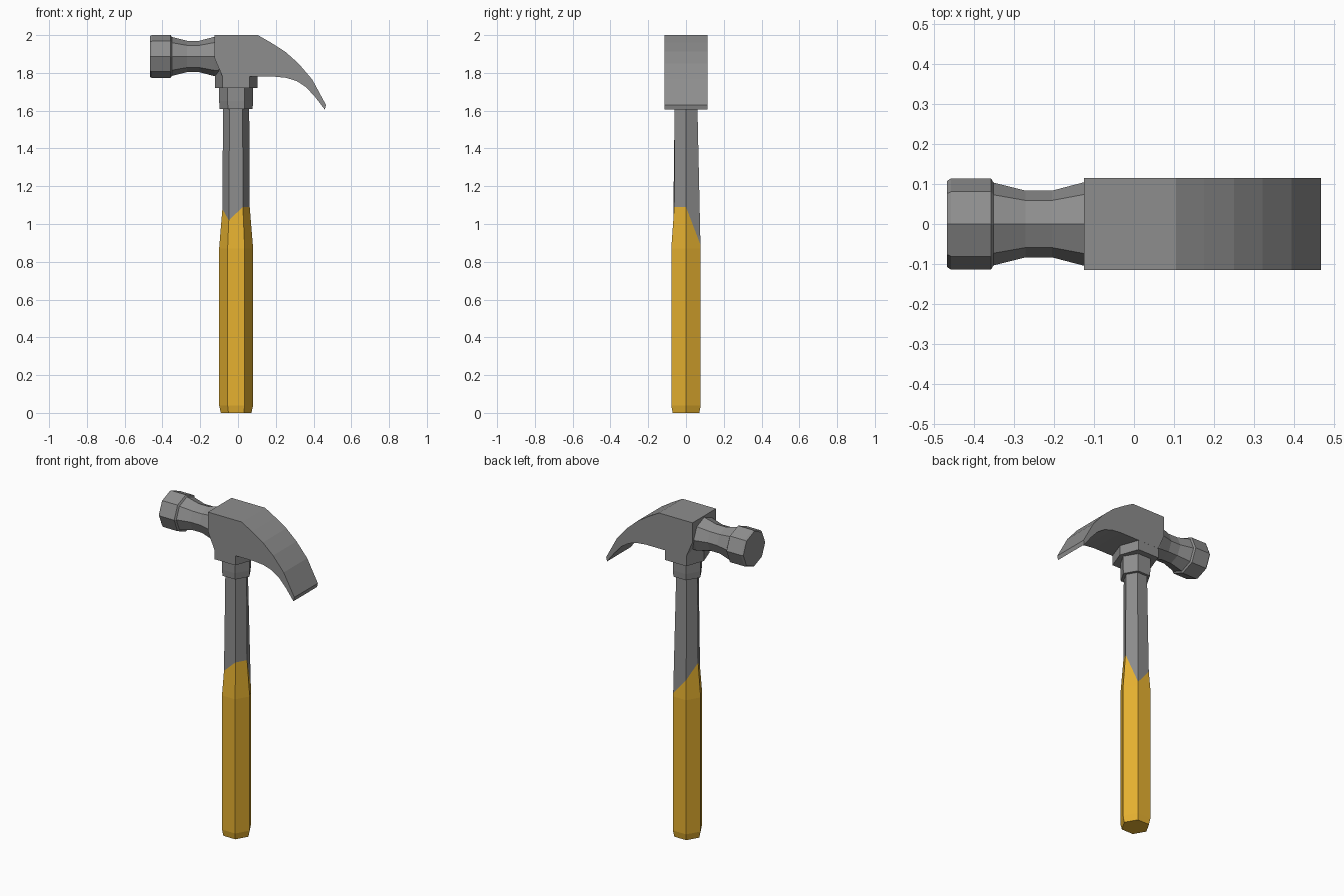
import bpy, bmesh, math

if "Cube" in bpy.data.objects:
    bpy.data.objects.remove(bpy.data.objects["Cube"])


def material(name, rgb):
    m = bpy.data.materials.new(name)
    m.diffuse_color = (*rgb, 1)
    m.use_nodes = True
    m.node_tree.nodes["Principled BSDF"].inputs["Base Color"].default_value = m.diffuse_color
    return m


steel = material("grey steel", (0.27, 0.27, 0.27))
rubber = material("yellow grip", (0.79, 0.44, 0.03))


def loft(name, rings, mats, paint=None):
    """Skin a stack of equal-length point rings and cap both ends."""
    bm = bmesh.new()
    rows = [[bm.verts.new(p) for p in r] for r in rings]
    n = len(rows[0])
    for k in range(len(rows) - 1):
        for i in range(n):
            j = (i + 1) % n
            f = bm.faces.new((rows[k][i], rows[k][j], rows[k + 1][j], rows[k + 1][i]))
            f.material_index = paint(k) if paint else 0
    bm.faces.new(rows[0][::-1])
    bm.faces.new(rows[-1]).material_index = paint(len(rows)) if paint else 0
    bmesh.ops.recalc_face_normals(bm, faces=bm.faces[:])
    me = bpy.data.meshes.new(name)
    bm.to_mesh(me)
    bm.free()
    for m in mats:
        me.materials.append(m)
    ob = bpy.data.objects.new(name, me)
    bpy.context.collection.objects.link(ob)
    return ob


CX = -0.01  # handle axis


def hexagon(r, z):
    zs = z if isinstance(z, list) else [z] * 6
    rs = r if isinstance(r, list) else [r] * 6
    return [(CX + rs[i] * math.cos(i * math.pi / 3),
             rs[i] * math.sin(i * math.pi / 3), zs[i]) for i in range(6)]


# Handle: yellow grip below a slanting edge, steel above
edge_z = [1.09, 0.89, 0.99, 1.08, 1.02, 1.09]
edge_r = [0.09 - (z - 0.87) * 0.082 for z in edge_z]
loft("handle",
     [hexagon(0.081, 0), hexagon(0.09, 0.04), hexagon(0.09, 0.87),
      hexagon(edge_r, edge_z), hexagon(0.069, 1.65)],
     [rubber, steel], lambda k: 1 if k >= 3 else 0)

# Collar under the head
loft("collar", [hexagon(0.087, 1.61), hexagon(0.09, 1.65), hexagon(0.09, 1.75)], [steel])

# Shoulder: stretched hexagon rising into the head
outline = [(0.113, 0), (0.072, 0.1145), (-0.072, 0.1145),
           (-0.113, 0), (-0.072, -0.1145), (0.072, -0.1145)]
loft("shoulder", [[(CX + x, y, z) for x, y in outline] for z in (1.72, 1.92)], [steel])

# Head body and curved claw: one side profile given thickness
profile = [(-0.125, 2.0), (0.105, 2.0), (0.175, 1.96), (0.25, 1.912), (0.32, 1.85),
           (0.393, 1.765), (0.466, 1.63), (0.46, 1.605), (0.41, 1.67), (0.36, 1.725),
           (0.31, 1.757), (0.255, 1.774), (0.195, 1.78), (0.10, 1.78),
           (-0.082, 1.78), (-0.125, 1.88)]
loft("head_and_claw", [[(x, y, z) for x, z in profile] for y in (-0.115, 0.115)], [steel])

# Striking face and waisted neck: eight-sided lathe along x
turned = [(-0.467, 0.107), (-0.456, 0.114), (-0.357, 0.114), (-0.35, 0.103),
          (-0.27, 0.083), (-0.205, 0.083), (-0.125, 0.104), (-0.10, 0.104)]
loft("striking_face_and_neck",
     [[(x, r * math.cos(i * math.pi / 4), 1.887 + r * math.sin(i * math.pi / 4))
       for i in range(8)] for x, r in turned], [steel])
